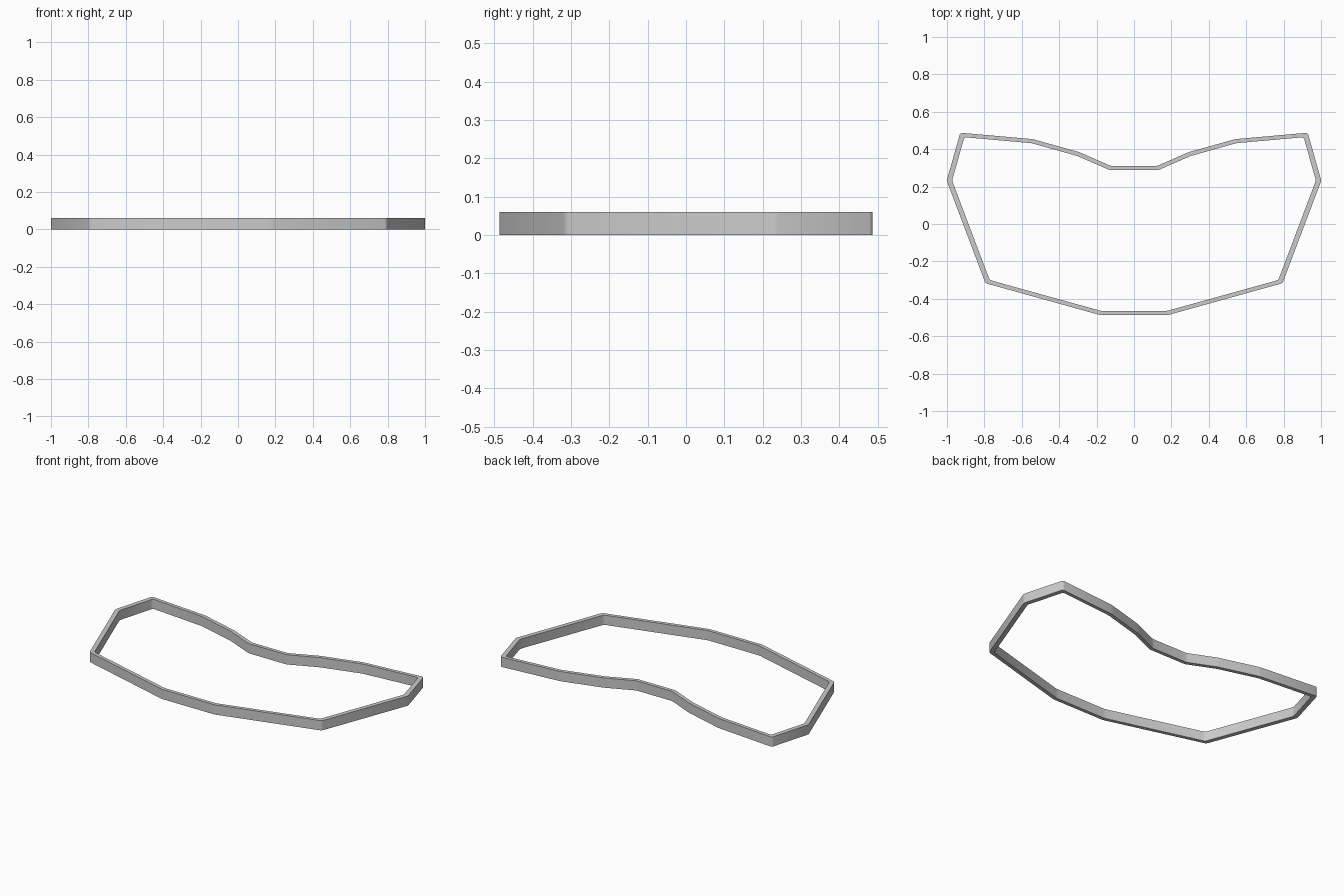
import bpy
import bmesh
import math
from mathutils import Vector

cube = bpy.data.objects.get("Cube")
if cube:
    bpy.data.objects.remove(cube, do_unlink=True)

HEIGHT = 0.06
HALF_X, HALF_Y = 0.014, 0.011   # half wall thickness across each axis

# Left half of the wall's centreline, front to back
half = [(0.178, -0.476), (0.783, -0.308), (0.987, 0.232), (0.918, 0.476),
        (0.545, 0.443), (0.298, 0.374), (0.126, 0.299)]
path = [Vector(p) for p in half] + [Vector((-x, y)) for x, y in reversed(half)]


def offset_ring(points, side):
    """Mitred offset of a closed counter-clockwise path."""
    scaled = [Vector((p.x / HALF_X, p.y / HALF_Y)) for p in points]
    ring = []
    for i, p in enumerate(scaled):
        a = (p - scaled[i - 1]).normalized()
        b = (scaled[(i + 1) % len(scaled)] - p).normalized()
        na, nb = Vector((a.y, -a.x)), Vector((b.y, -b.x))
        q = p + side * (na + nb) / (1 + na.dot(nb))
        ring.append((q.x * HALF_X, q.y * HALF_Y))
    return ring


# Closed band: outer and inner walls joined by flat rims
bm = bmesh.new()
outer, inner = offset_ring(path, 1), offset_ring(path, -1)
loops = [[bm.verts.new((x, y, z)) for x, y in ring]
         for ring, z in ((outer, 0), (outer, HEIGHT), (inner, HEIGHT), (inner, 0))]
n = len(path)
for k in range(4):
    lo, hi = loops[k], loops[(k + 1) % 4]
    for i in range(n):
        j = (i + 1) % n
        bm.faces.new((lo[i], lo[j], hi[j], hi[i]))

# Softened vertical corners
uprights = [e for e in bm.edges if abs(e.verts[0].co.z - e.verts[1].co.z) > 0.01]
bmesh.ops.bevel(bm, geom=uprights, offset=0.01, segments=2, profile=0.5,
                affect='EDGES', clamp_overlap=True)
bmesh.ops.recalc_face_normals(bm, faces=bm.faces)

mesh = bpy.data.meshes.new("outline_band")
bm.to_mesh(mesh)
bm.free()
band = bpy.data.objects.new("outline_band", mesh)
bpy.context.collection.objects.link(band)

# Plain grey material
grey = bpy.data.materials.new("plain_grey")
grey.use_nodes = True
colour = (0.6, 0.6, 0.6, 1)
grey.diffuse_color = colour
grey.node_tree.nodes["Principled BSDF"].inputs["Base Color"].default_value = colour
mesh.materials.append(grey)

# Smooth corners, sharp rims
bpy.ops.object.select_all(action='DESELECT')
band.select_set(True)
bpy.context.view_layer.objects.active = band
bpy.ops.object.shade_smooth_by_angle(angle=math.radians(50))
